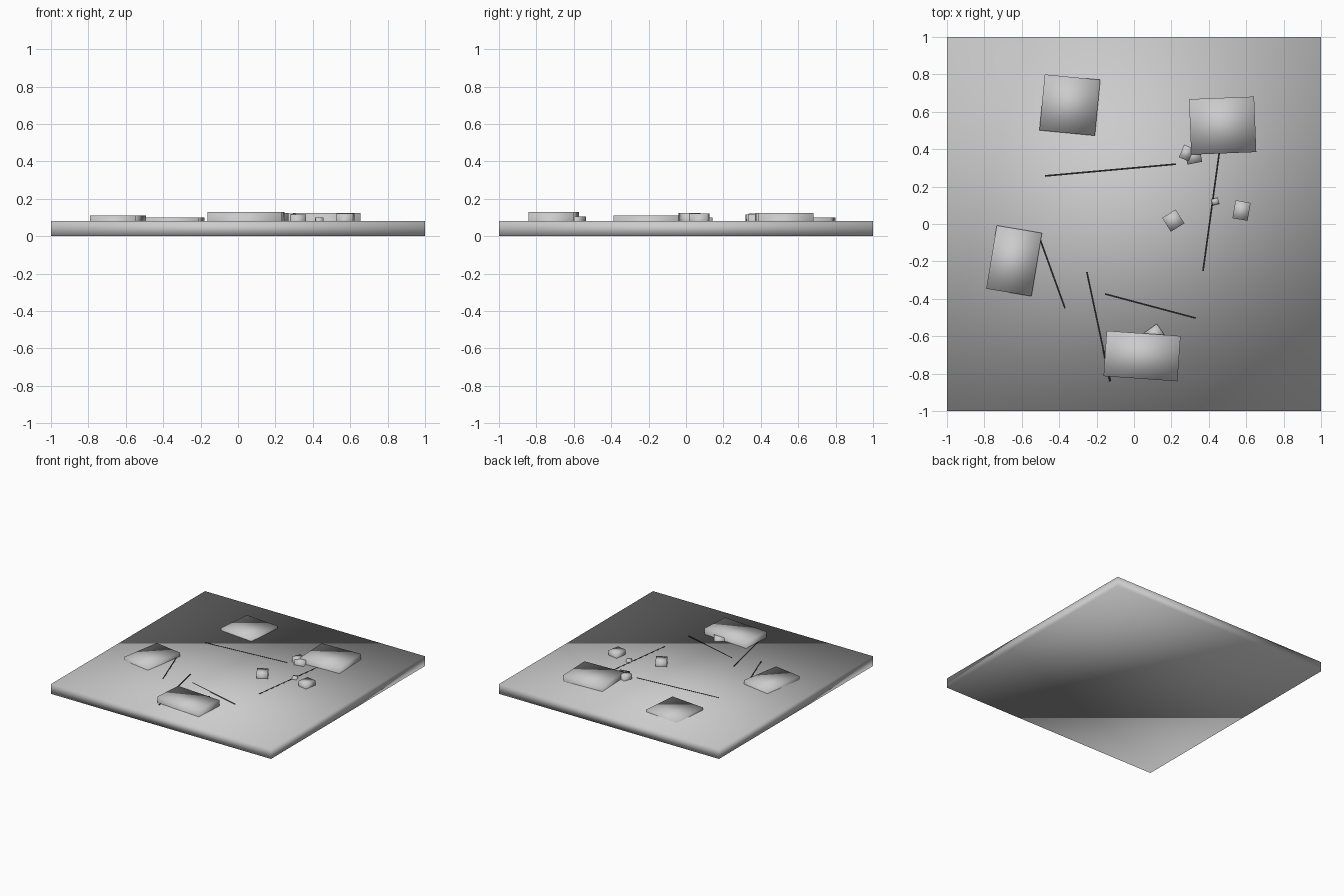
import bpy
import math
from mathutils import Vector

cube = bpy.data.objects.get("Cube")
if cube:
    bpy.data.objects.remove(cube, do_unlink=True)


def make_material(name, value):
    mat = bpy.data.materials.new(name)
    mat.use_nodes = True
    colour = (value, value, value, 1)
    mat.diffuse_color = colour
    mat.node_tree.nodes["Principled BSDF"].inputs["Base Color"].default_value = colour
    return mat


concrete = make_material("concrete_grey", 0.6)
dark = make_material("crack_black", 0.015)


def box(name, centre, size, bottom, top, angle, mat, smooth=True):
    """Upright box turned about z, spanning bottom to top."""
    bpy.ops.mesh.primitive_cube_add(
        size=1, location=(centre[0], centre[1], (bottom + top) / 2),
        rotation=(0, 0, math.radians(angle)))
    obj = bpy.context.object
    obj.name = name
    obj.scale = (size[0], size[1], top - bottom)
    bpy.ops.object.transform_apply(location=False, rotation=False, scale=True)
    obj.data.materials.append(mat)
    if smooth:
        bpy.ops.object.shade_smooth()
    return obj


# Ground plate
FLOOR = 0.08
box("floor_plate", (0, 0), (2, 2), 0, FLOOR, 0, concrete)

# Large broken slabs set into the plate: centre, size, top, angle
slabs = {
    "slab_back_right": ((-0.343, 0.636), (0.298, 0.30), 0.10, -5.5),
    "slab_back_left": ((0.474, 0.526), (0.348, 0.297), 0.125, 2.3),
    "slab_side_right": ((-0.641, -0.197), (0.245, 0.343), 0.11, -9.5),
    "slab_front": ((0.043, -0.706), (0.396, 0.243), 0.13, -4),
}
for name, (centre, size, top, angle) in slabs.items():
    box(name, centre, size, 0.001, top, angle, concrete)

# Small rubble pieces
rubble = [
    ((0.21, 0.018), (0.085, 0.087), 0.125, 32),
    ((0.575, 0.072), (0.082, 0.097), 0.12, -10),
    ((0.434, 0.12), (0.037, 0.034), 0.10, 15),
    ((0.28, 0.38), (0.056, 0.073), 0.12, -23),
    ((0.318, 0.362), (0.08, 0.075), 0.115, 11),
    ((0.112, -0.59), (0.08, 0.08), 0.105, 35),
]
for i, (centre, size, top, angle) in enumerate(rubble, 1):
    box(f"rubble_{i}", centre, size, 0.04, top, angle, concrete)

# Thin dark cracks on the plate, from start to end
cracks = [
    ((-0.476, 0.257), (0.225, 0.32)),
    ((0.457, 0.39), (0.369, -0.251)),
    ((-0.51, -0.06), (-0.369, -0.45)),
    ((-0.252, -0.257), (-0.128, -0.84)),
    ((-0.155, -0.374), (0.33, -0.503)),
]
for i, (start, end) in enumerate(cracks, 1):
    a, b = Vector(start), Vector(end)
    d = b - a
    box(f"crack_{i}", (a + b) / 2, (d.length, 0.009), FLOOR - 0.004,
        FLOOR + 0.001, math.degrees(math.atan2(d.y, d.x)), dark, smooth=False)
